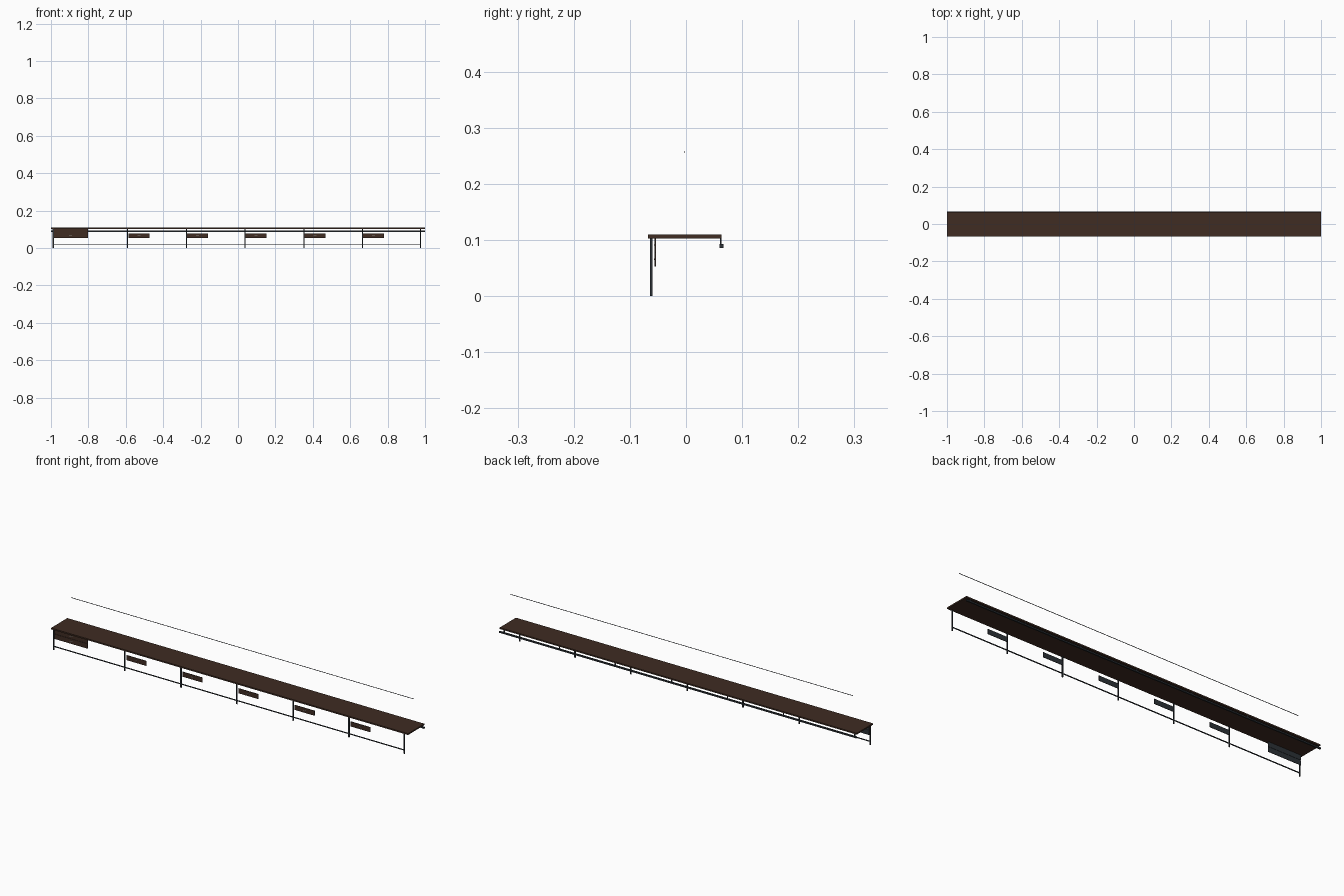
import bpy, bmesh

if "Cube" in bpy.data.objects:
    bpy.data.objects.remove(bpy.data.objects["Cube"])


def material(name, color):
    m = bpy.data.materials.new(name)
    m.diffuse_color = (*color, 1)
    m.use_nodes = True
    m.node_tree.nodes["Principled BSDF"].inputs["Base Color"].default_value = m.diffuse_color
    return m


wood = material("dark_wood", (0.050, 0.025, 0.016, ))
metal = material("dark_slate_metal", (0.026, 0.032, 0.038))
handle_metal = material("handle_grey", (0.25, 0.24, 0.22))


def box(name, x, y, z, mat):
    """Box from (min, max) ranges on each axis."""
    bm = bmesh.new()
    bmesh.ops.create_cube(bm, size=1)
    for v in bm.verts:
        v.co = [r[0] if c < 0 else r[1] for c, r in zip(v.co, (x, y, z))]
    mesh = bpy.data.meshes.new(name)
    bm.to_mesh(mesh)
    bm.free()
    mesh.materials.append(mat)
    ob = bpy.data.objects.new(name, mesh)
    bpy.context.collection.objects.link(ob)
    return ob


def drawer(name, x, z):
    """Thin wooden front on a slate back plate, with a small pull."""
    box(name + "_front", x, (-0.0560, -0.0548), z, wood)
    box(name + "_back", x, (-0.0548, -0.0538), z, metal)
    cx, cz = sum(x) / 2, sum(z) / 2
    box(name + "_pull", (cx - 0.008, cx + 0.008), (-0.0572, -0.0560),
        (cz - 0.001, cz + 0.001), handle_metal)


# counter top
box("counter_top", (-1, 1), (-0.068, 0.063), (0.103, 0.110), wood)

# front legs, and rear hangers that carry the beam
leg_x = [-0.988, -0.590, -0.276, 0.037, 0.352, 0.665, 0.975]
for i, x in enumerate(leg_x):
    box(f"front_leg_{i}", (x - 0.003, x + 0.003), (-0.064, -0.060),
        (0, 0.103), metal)
    box(f"rear_hanger_{i}", (x - 0.003, x + 0.003), (0.061, 0.063),
        (0.092, 0.103), metal)

# low foot rail between the legs and the rear beam
box("foot_rail", (leg_x[0], leg_x[-1]), (-0.064, -0.060), (0.016, 0.020), metal)
box("rear_beam", (-1, 1), (0.0595, 0.067), (0.0855, 0.0925), metal)

# large two-drawer unit at the left end
drawer("large_drawer_low", (-0.988, -0.803), (0.053, 0.0775))
drawer("large_drawer_high", (-0.988, -0.803), (0.0785, 0.103))

# one small drawer beside each inner leg
for i, x in enumerate(leg_x[1:-1]):
    drawer(f"small_drawer_{i}", (x + 0.004, x + 0.116), (0.0535, 0.0785))

# thin rod floating above the counter
box("overhead_rod", (-0.932, 0.987), (-0.004, -0.002), (0.256, 0.258), metal)
